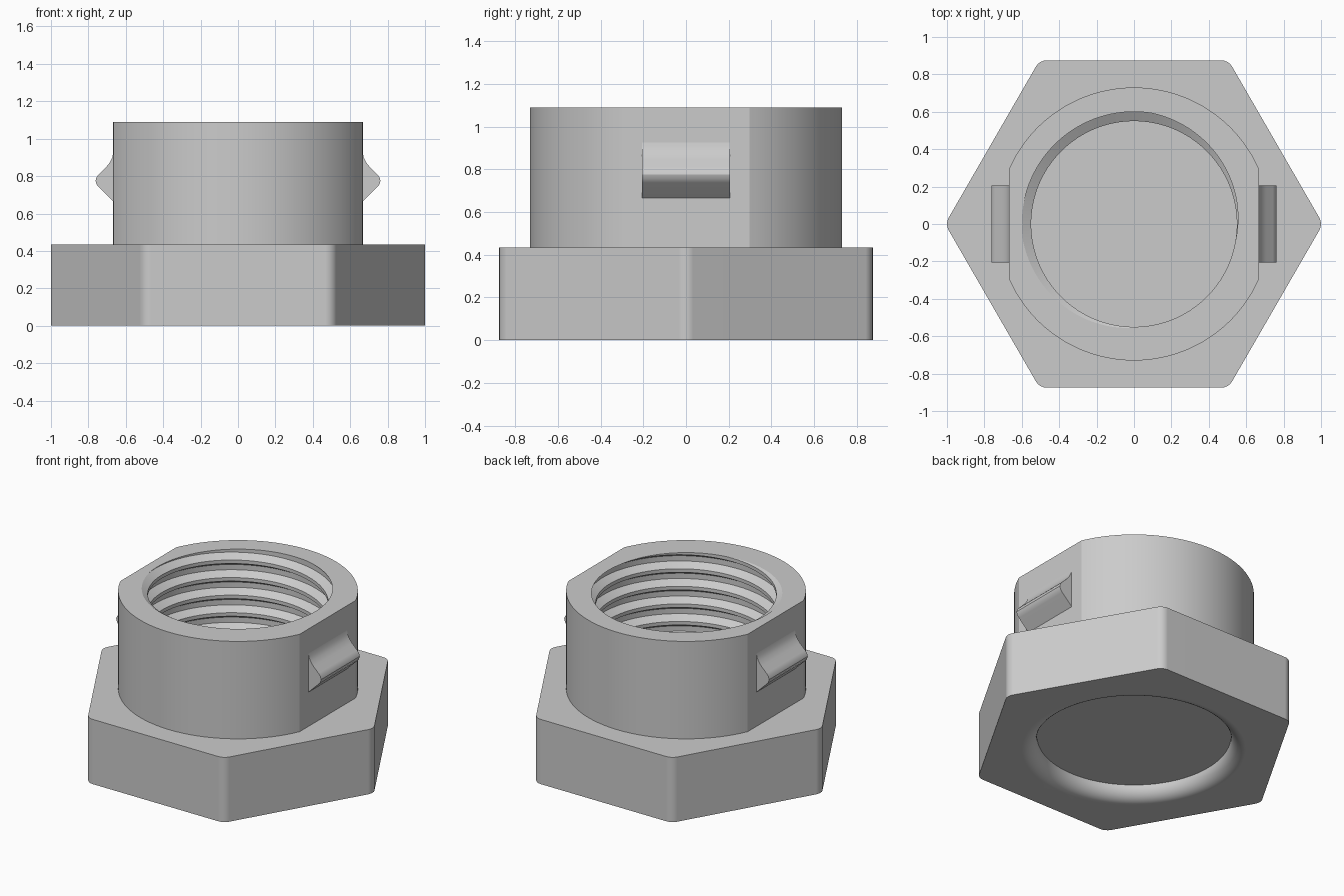
import bpy, bmesh
from math import sin, cos, tan, pi, radians

cube = bpy.data.objects.get("Cube")
if cube:
    bpy.data.objects.remove(cube)

N = 120                                   # columns round every turned part
TOP, SHOULDER, FLOOR = 1.09, 0.435, 0.15
PITCH, CREST, ROOT = 0.118, 0.55, 0.60
COLLAR_R, FLAT_X = 0.73, 0.667

grey = bpy.data.materials.new("light_grey")
grey.use_nodes = True
colour = (0.6, 0.6, 0.6, 1)
grey.diffuse_color = colour
grey.node_tree.nodes["Principled BSDF"].inputs["Base Color"].default_value = colour


def finish(bm, name, angle):
    bmesh.ops.remove_doubles(bm, verts=bm.verts, dist=1e-5)
    bmesh.ops.recalc_face_normals(bm, faces=bm.faces)
    mesh = bpy.data.meshes.new(name)
    bm.to_mesh(mesh)
    bm.free()
    mesh.materials.append(grey)
    obj = bpy.data.objects.new(name, mesh)
    bpy.context.collection.objects.link(obj)
    bpy.ops.object.select_all(action='DESELECT')
    obj.select_set(True)
    bpy.context.view_layer.objects.active = obj
    bpy.ops.object.shade_smooth_by_angle(angle=radians(angle))
    weighted = obj.modifiers.new("flat_face_normals", 'WEIGHTED_NORMAL')
    weighted.keep_sharp = True
    return obj


def ring(radius, z):
    """Points round z; radius is a number or a function of the angle."""
    pts = []
    for i in range(N + 1):
        t = 2 * pi * i / N
        r = radius(t) if callable(radius) else radius
        pts.append((r * cos(t), r * sin(t), z))
    return pts


def loft(bm, rings):
    rows = [[bm.verts.new(p) for p in r] for r in rings]
    for a, b in zip(rows, rows[1:]):
        for i in range(len(a) - 1):
            bm.faces.new((a[i], a[i + 1], b[i + 1], b[i]))


def fill_between(bm, outer, inner):
    edges = []
    for pts in (outer, inner):
        vs = [bm.verts.new(p) for p in pts]
        edges += [bm.edges.new((v, vs[i - 1])) for i, v in enumerate(vs)]
    bmesh.ops.triangle_fill(bm, use_beauty=True, edges=edges, normal=(0, 0, 1))


# Threaded collar: helical bore, rim with two flats, plug seated in the base
def thread_radius(u):
    u = abs(u - round(u))
    return CREST + (ROOT - CREST) * min(1, max(0, (u - 0.1) / 0.25))


def thread_row(u):
    pts = []
    for i in range(N + 1):
        t = 2 * pi * i / N
        turn = i / N + 1 / 8
        z = min(TOP, max(FLOOR, TOP + PITCH * (u + turn)))
        r = thread_radius((z - TOP) / PITCH - turn)
        pts.append((r * cos(t), r * sin(t), z))
    return pts


def collar_outline(t):
    return min(COLLAR_R, FLAT_X / max(abs(cos(t)), 0.01))


bm = bmesh.new()
thread = [thread_row(m + k) for m in range(-11, 3) for k in (-0.1, 0.1, 0.35, 0.65)]
loft(bm, [ring(0, FLOOR)] + thread + [
    ring(collar_outline, TOP), ring(collar_outline, SHOULDER),
    ring(0.64, SHOULDER), ring(0.64, 0.12), ring(0, 0.12)])
finish(bm, "threaded_collar", 20)

# Hexagonal base with rounded corners, a socket above and a rounded recess below
APOTHEM, FILLET = 0.875, 0.067


def hexagon(z):
    pts = []
    centre = (APOTHEM - FILLET) / cos(pi / 6)
    for c in range(6):
        a = c * pi / 3
        for s in range(5):
            b = a + radians(-30 + 15 * s)
            pts.append((centre * cos(a) + FILLET * cos(b),
                        centre * sin(a) + FILLET * sin(b), z))
    return pts


bm = bmesh.new()
low, high = hexagon(0), hexagon(SHOULDER)
loft(bm, [low + low[:1], high + high[:1]])
SOCKET, LIP, DEPTH = 0.655, 0.68, 0.09
fill_between(bm, high, ring(SOCKET, SHOULDER)[:-1])
loft(bm, [ring(SOCKET, SHOULDER), ring(SOCKET, 0.11), ring(0, 0.11)])
fill_between(bm, low, ring(LIP, 0)[:-1])
steps = [radians(90 * i / 8) for i in range(9)]
loft(bm, [ring(LIP - DEPTH * sin(a), DEPTH - DEPTH * cos(a)) for a in steps]
     + [ring(0, DEPTH)])
finish(bm, "hex_base", 20)

# Snap lugs on the two flats: curved ramp above, rounded nose, straight underside
profile = [(0.64, 0.665), (0.667, 0.665), (0.742, 0.738), (0.756, 0.755),
           (0.762, 0.775), (0.756, 0.795), (0.742, 0.812), (0.705, 0.848),
           (0.684, 0.875), (0.672, 0.9), (0.667, 0.925), (0.64, 0.925)]
for name, side in (("left_lug", 1), ("right_lug", -1)):
    bm = bmesh.new()
    face = bm.faces.new([bm.verts.new((side * x, -0.205, z)) for x, z in profile])
    ext = bmesh.ops.extrude_face_region(bm, geom=[face], use_keep_orig=True)
    moved = [v for v in ext["geom"] if isinstance(v, bmesh.types.BMVert)]
    bmesh.ops.translate(bm, verts=moved, vec=(0, 0.41, 0))
    finish(bm, name, 32)
